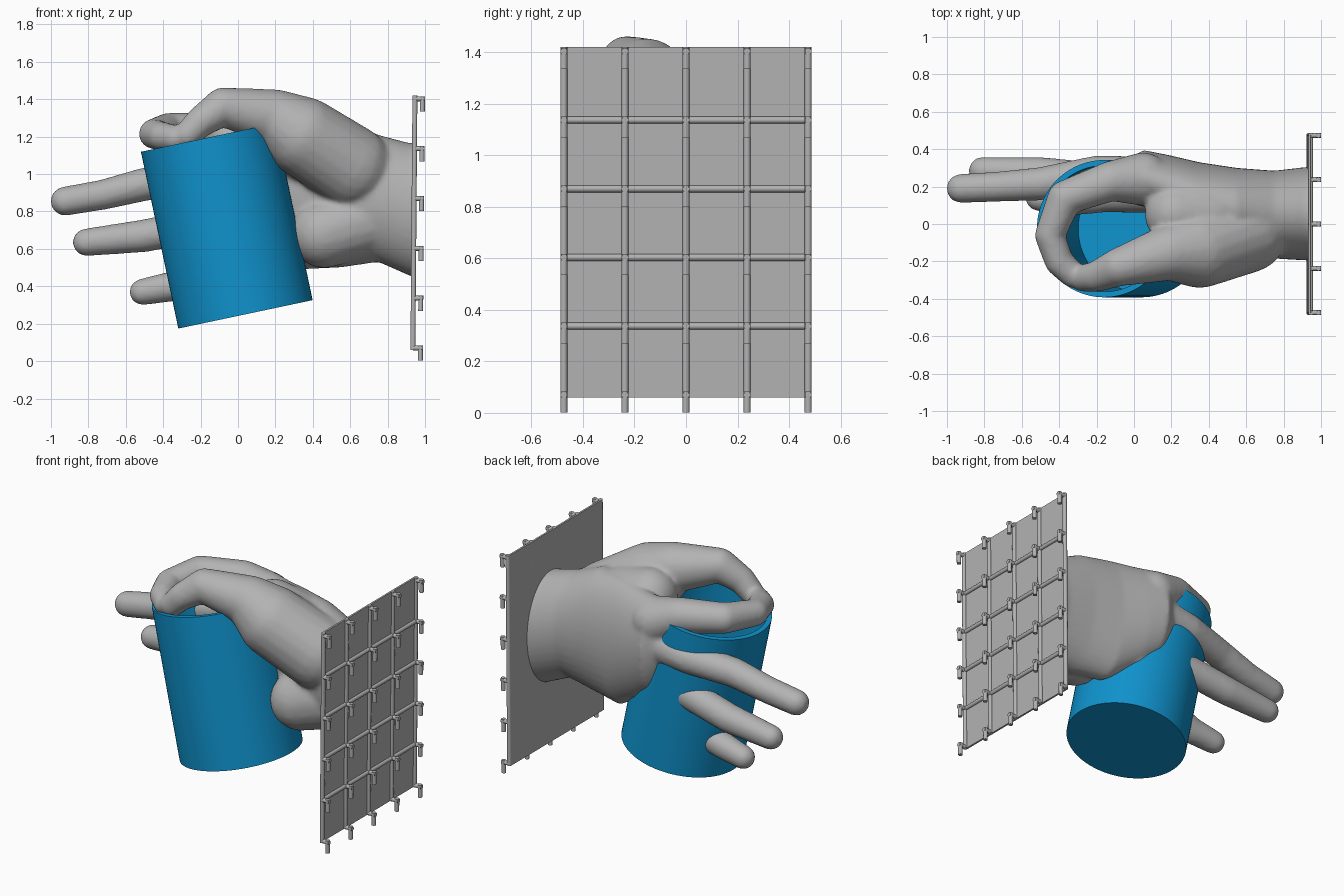
import bpy
import bmesh
from math import sin, cos, pi, radians
from mathutils import Vector, Matrix

if "Cube" in bpy.data.objects:
    bpy.data.objects.remove(bpy.data.objects["Cube"])


def material(name, rgb):
    m = bpy.data.materials.new(name)
    m.use_nodes = True
    m.diffuse_color = (*rgb, 1)
    m.node_tree.nodes["Principled BSDF"].inputs["Base Color"].default_value = (*rgb, 1)
    return m


GRAY = material("gray", (0.45, 0.45, 0.45))
BLUE = material("blue", (0.005, 0.29, 0.61))


def make_object(name, bm, mat, smooth_angle=40):
    mesh = bpy.data.meshes.new(name)
    bm.to_mesh(mesh)
    bm.free()
    mesh.materials.append(mat)
    mesh.shade_smooth()
    mesh.set_sharp_from_angle(angle=radians(smooth_angle))
    obj = bpy.data.objects.new(name, mesh)
    bpy.context.collection.objects.link(obj)
    return obj


# ---- Cup: lathed wall and floor, tilted
R, H, WALL = 0.367, 0.966, 0.03
profile = [(0, 0), (R, 0), (R, H), (R - WALL, H), (R - WALL, 0.04), (0, 0.04)]
bm = bmesh.new()
verts = [bm.verts.new((r, 0, z)) for r, z in profile]
edges = [bm.edges.new(pair) for pair in zip(verts, verts[1:])]
bmesh.ops.spin(bm, geom=verts + edges, cent=(0, 0, 0), axis=(0, 0, 1),
               angle=2 * pi, steps=96, use_duplicate=False)
bmesh.ops.remove_doubles(bm, verts=bm.verts, dist=0.0005)
bmesh.ops.recalc_face_normals(bm, faces=bm.faces)
bm.transform(Matrix.Translation((0.04, -0.025, 0.25)) @ Matrix.Rotation(-0.2085, 4, 'Y'))
make_object("cup", bm, BLUE)


# ---- Hand: tapered limbs and a lofted palm, fused into one skin
ball = bmesh.new()
bmesh.ops.create_icosphere(ball, subdivisions=3, radius=1)
DIRECTIONS = [v.co.copy() for v in ball.verts]
ball.free()


def add_limb(bm, joints):
    """Chain of tapered capsules through (x, y, z, radius) joints."""
    for pair in zip(joints, joints[1:]):
        vs = [bm.verts.new(Vector(j[:3]) + d * (j[3] + 0.003))
              for j in pair for d in DIRECTIONS]
        bmesh.ops.convex_hull(bm, input=vs)
        loose = [v for v in vs if v.is_valid and not v.link_faces]
        bmesh.ops.delete(bm, geom=loose, context='VERTS')


def add_loft(bm, sections, sides=40):
    """Closed tube of ellipses (x, y, z, y radius, z radius) along x."""
    rings = []
    for x, y, z, ry, rz in sections:
        turn = [2 * pi * i / sides for i in range(sides)]
        rings.append([bm.verts.new((x, y + ry * cos(t), z + rz * sin(t))) for t in turn])
    for a, b in zip(rings, rings[1:]):
        for i in range(sides):
            k = (i + 1) % sides
            bm.faces.new((a[i], a[k], b[k], b[i]))
    bm.faces.new(rings[0])
    bm.faces.new(rings[-1])


limbs = {
    "thumb": [(.6, -.04, 1.04, .22), (.35, -.13, 1.2, .21), (.2, -.15, 1.3, .15),
              (-.08, -.23, 1.36, .1), (-.2, -.28, 1.28, .08), (-.27, -.29, 1.21, .07)],
    "index": [(.05, .24, 1.15, .14), (-.12, .23, 1.22, .105), (-.37, .14, 1.235, .09),
              (-.45, -.06, 1.215, .078), (-.4, -.2, 1.2, .075), (-.33, -.27, 1.19, .068)],
    "middle": [(.05, .24, 1.02, .12), (-.2, .27, .985, .093), (-.5, .215, .945, .086),
               (-.72, .2, .89, .078), (-.925, .19, .855, .075)],
    "ring": [(.08, .2, .84, .11), (-.15, .235, .74, .087), (-.5, .27, .67, .085),
             (-.81, .285, .635, .071)],
    "little": [(.15, .17, .67, .11), (-.15, .14, .47, .075), (-.35, .125, .4, .078),
               (-.51, .14, .37, .068)],
    "palm_heel": [(.7, .04, .76, .2), (.46, -.01, .68, .18)],
    "web": [(.4, .05, 1.12, .2), (.22, .05, 1.2, .16)],
}
palm = [(1.0, .055, .8, .25, .37), (.92, .055, .81, .25, .355), (.75, .05, .87, .235, .34),
        (.55, .08, .9, .22, .4), (.35, .14, .9, .19, .41), (.18, .2, .95, .17, .35),
        (.05, .25, 1.0, .145, .3), (-.03, .25, 1.02, .1, .2)]

bm = bmesh.new()
for joints in limbs.values():
    add_limb(bm, joints)
add_loft(bm, palm)
bmesh.ops.recalc_face_normals(bm, faces=bm.faces)
hand = make_object("hand", bm, GRAY, 180)
remesh = hand.modifiers.new("fuse", 'REMESH')
remesh.mode = 'VOXEL'
remesh.voxel_size = 0.014
soften = hand.modifiers.new("soften", 'SMOOTH')
soften.factor = 0.5
soften.iterations = 8

# Trim the wrist flat inside the wall panel
bpy.context.view_layer.update()
bm = bmesh.new()
bm.from_object(hand, bpy.context.evaluated_depsgraph_get())
hand.modifiers.clear()
cut = bmesh.ops.bisect_plane(bm, geom=bm.verts[:] + bm.edges[:] + bm.faces[:],
                             plane_co=(0.934, 0, 0), plane_no=(1, 0, 0), clear_outer=True)
bmesh.ops.contextual_create(
    bm, geom=[e for e in cut["geom_cut"] if isinstance(e, bmesh.types.BMEdge)])
bm.to_mesh(hand.data)
bm.free()
hand.data.shade_smooth()
hand.data.set_sharp_from_angle(angle=radians(60))


# ---- Wall panel with a grid of rods and hooks, leaning slightly
LEAN = 0.008
ROD = 0.0135
COLUMNS = [-0.474, -0.237, 0, 0.237, 0.474]
ROWS = [0.07 + 0.2665 * i for i in range(6)]


def lean(bm):
    for v in bm.verts:
        v.co.x += LEAN * (v.co.z - 1.42)
    return bm


def add_rod(bm, a, b):
    a, b = Vector(a), Vector(b)
    turn = (b - a).to_track_quat('Z', 'Y').to_matrix().to_4x4()
    bmesh.ops.create_cone(bm, cap_ends=True, segments=14, radius1=ROD, radius2=ROD,
                          depth=(b - a).length,
                          matrix=Matrix.Translation((a + b) / 2) @ turn)


bm = bmesh.new()
bmesh.ops.create_cube(bm, size=1, matrix=Matrix.Translation((0.939, 0, 0.74))
                      @ Matrix.Diagonal((0.012, 0.95, 1.36, 1)))
make_object("wall_panel", lean(bm), GRAY)

bm = bmesh.new()
for y in COLUMNS:
    add_rod(bm, (0.946, y, 0.06), (0.946, y, 1.42))
for z in ROWS[1:-1]:
    add_rod(bm, (0.946, -0.474, z), (0.946, 0.474, z))
make_object("grid_rods", lean(bm), GRAY)

bm = bmesh.new()
for y in COLUMNS:
    for z in ROWS:
        add_rod(bm, (0.946, y, z), (0.999, y, z))
        add_rod(bm, (0.986, y, z + ROD), (0.986, y, z - 0.068))
make_object("hooks", lean(bm), GRAY)
